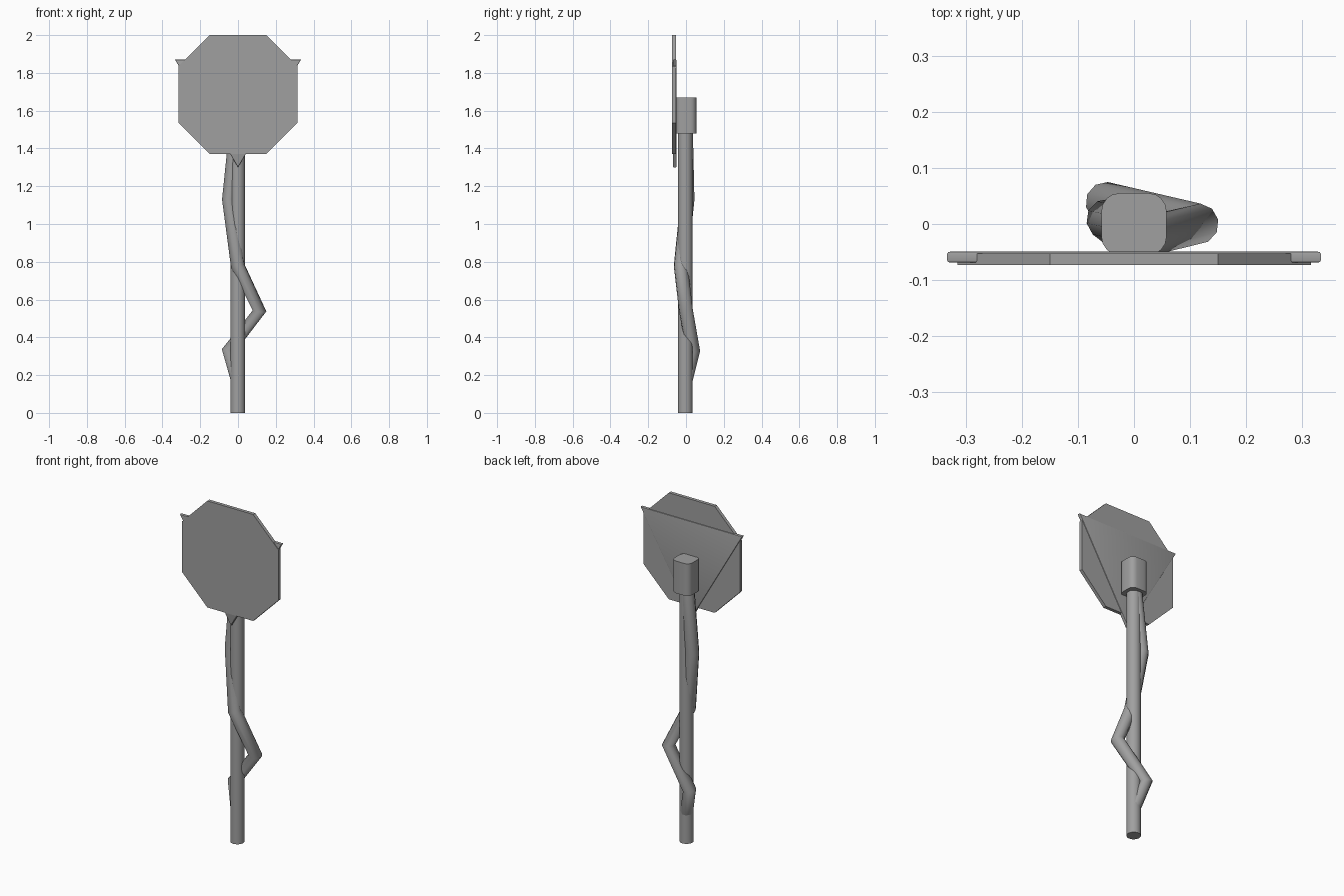
import bpy
import bmesh
import math
from mathutils import Vector

cube = bpy.data.objects.get("Cube")
if cube:
    bpy.data.objects.remove(cube, do_unlink=True)

# One grey for the whole sign
grey = bpy.data.materials.new("plain grey")
grey.use_nodes = True
grey.diffuse_color = (0.35, 0.35, 0.35, 1)
grey.node_tree.nodes["Principled BSDF"].inputs["Base Color"].default_value = grey.diffuse_color


def finish(obj, angle=35):
    bpy.ops.object.select_all(action="DESELECT")
    obj.select_set(True)
    bpy.context.view_layer.objects.active = obj
    bpy.ops.object.shade_smooth_by_angle(angle=math.radians(angle))


def prism(name, outline, push, bevel=0.0, segments=2, corners=None):
    """Extrude an outline along push, then round its corners or its rims."""
    bm = bmesh.new()
    face = bm.faces.new([bm.verts.new(p) for p in outline])
    moved = bmesh.ops.extrude_face_region(bm, geom=[face], use_keep_orig=True)
    bmesh.ops.translate(bm, vec=push, verts=[g for g in moved["geom"]
                                             if isinstance(g, bmesh.types.BMVert)])
    bmesh.ops.recalc_face_normals(bm, faces=bm.faces[:])
    if bevel:
        axis = Vector(push).normalized()
        along = [e for e in bm.edges
                 if abs((e.verts[1].co - e.verts[0].co).normalized().dot(axis)) > 0.9]
        edges = along if corners else [e for e in bm.edges if e not in along]
        bmesh.ops.bevel(bm, geom=edges, offset=bevel, segments=segments,
                        profile=0.5, affect="EDGES")
    mesh = bpy.data.meshes.new(name)
    bm.to_mesh(mesh)
    bm.free()
    mesh.materials.append(grey)
    obj = bpy.data.objects.new(name, mesh)
    bpy.context.collection.objects.link(obj)
    finish(obj)
    return obj


# Octagonal sign board
mid, half, flat = 1.685, 0.315, 0.15
octagon = [(flat, half), (half, flat), (half, -flat), (flat, -half),
           (-flat, -half), (-half, -flat), (-half, flat), (-flat, half)]
prism("octagon_board", [(x, -0.073, mid + z) for x, z in octagon], (0, 0.02, 0))

# Triangular board behind it, point down
triangle = [(-0.333, 1.87), (0.333, 1.87), (0, 1.30)]
prism("triangle_board", [(x, -0.069, z) for x, z in triangle], (0, 0.02, 0), 0.004)

# Mounting block with rounded corners
block = [(-0.058, -0.055), (0.058, -0.055), (0.058, 0.055), (-0.058, 0.055)]
prism("mounting_block", [(x, y, 1.48) for x, y in block], (0, 0, 0.19), 0.032, 4, True)

# Round post
bpy.ops.mesh.primitive_cylinder_add(vertices=16, radius=0.039, depth=1.5,
                                    location=(-0.001, -0.004, 0.75))
post = bpy.context.object
post.name = "post"
post.data.materials.append(grey)
finish(post)

# Vine twisting around the post
path = [(-0.004, 0, 0.18), (-0.05, 0.038, 0.33), (0.114, 0, 0.54),
        (-0.002, -0.028, 0.78), (-0.048, 0.008, 1.13), (-0.012, 0, 1.48)]
curve = bpy.data.curves.new("vine", "CURVE")
curve.dimensions = "3D"
curve.bevel_depth = 0.037
curve.bevel_resolution = 3
curve.use_fill_caps = True
spline = curve.splines.new("POLY")
spline.points.add(len(path) - 1)
for point, co in zip(spline.points, path):
    point.co = (*co, 1)
curve.materials.append(grey)
vine = bpy.data.objects.new("vine", curve)
bpy.context.collection.objects.link(vine)
bpy.ops.object.select_all(action="DESELECT")
vine.select_set(True)
bpy.context.view_layer.objects.active = vine
bpy.ops.object.convert(target="MESH")
finish(bpy.context.object, 60)
